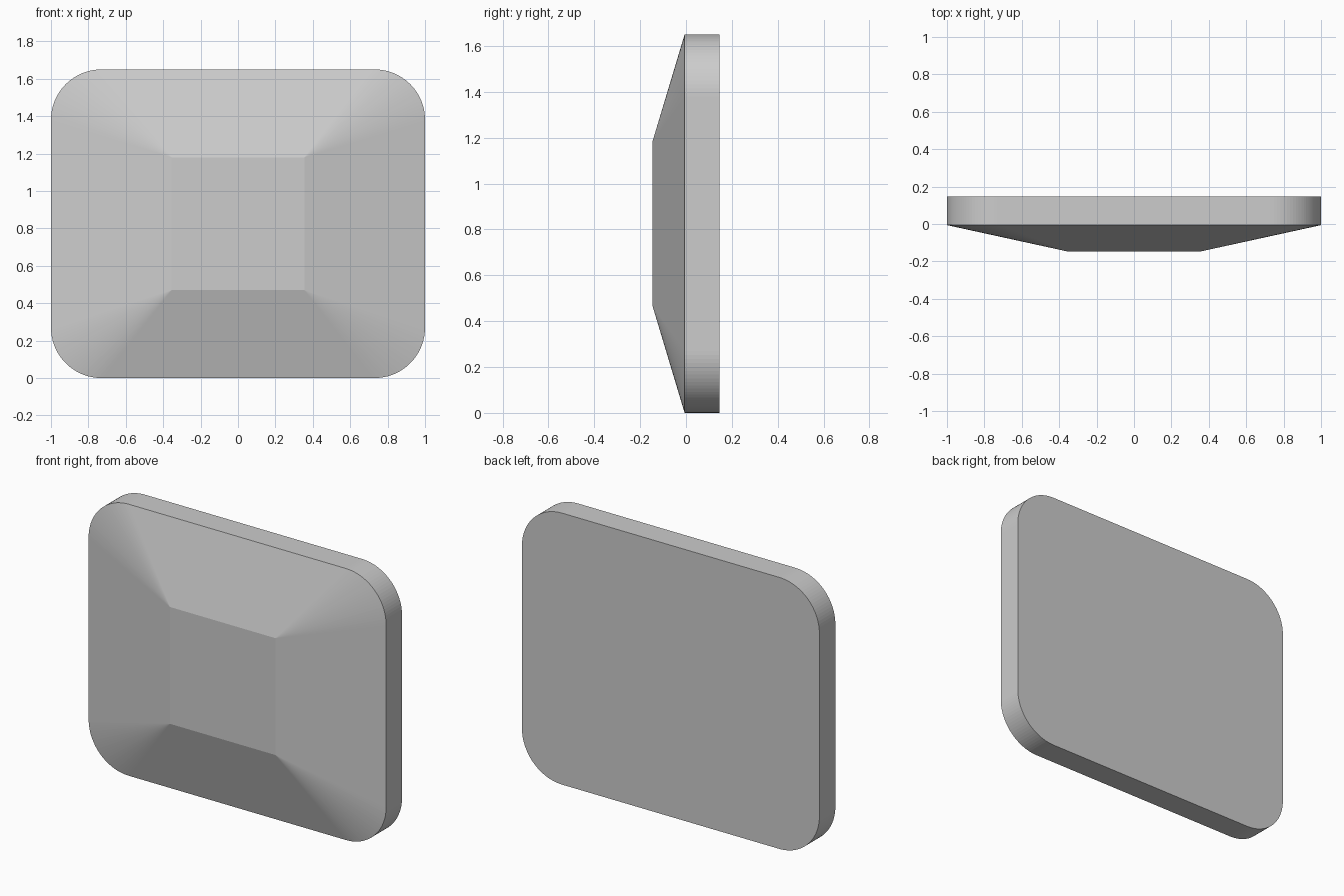
import bpy, bmesh, math

if "Cube" in bpy.data.objects:
    bpy.data.objects.remove(bpy.data.objects["Cube"])

W, H, R = 1.0, 1.65, 0.27          # half width, height, corner radius
BACK, SEAM, FRONT = 0.147, -0.006, -0.147
IX, IZ = 0.355, 0.355              # half size of the raised flat centre
SEG = 24                           # facets per rounded corner
CZ = H / 2

grey = bpy.data.materials.new("light grey")
grey.diffuse_color = (0.604, 0.604, 0.604, 1)
grey.use_nodes = True
grey.node_tree.nodes["Principled BSDF"].inputs["Base Color"].default_value = grey.diffuse_color

bm = bmesh.new()

# Rounded outline, corner by corner, with one inner corner for each
back, seam, inner = [], [], []
for k, (sx, sz) in enumerate([(1, 1), (-1, 1), (-1, -1), (1, -1)]):
    inner.append(bm.verts.new((sx * IX, FRONT, CZ + sz * IZ)))
    for i in range(SEG + 1):
        a = math.pi / 2 * (k + i / SEG)
        x = sx * (W - R) + R * math.cos(a)
        z = CZ + sz * (CZ - R) + R * math.sin(a)
        back.append(bm.verts.new((x, BACK, z)))
        seam.append(bm.verts.new((x, SEAM, z)))

# Back, rim and flat centre
n = len(seam)
bm.faces.new(back)
bm.faces.new(inner)
for i in range(n):
    j = (i + 1) % n
    bm.faces.new((back[i], back[j], seam[j], seam[i]))

# Sloping front: a fan at each corner and a flat slope between corners
for k in range(4):
    s = k * (SEG + 1)
    for i in range(s, s + SEG):
        bm.faces.new((seam[i], seam[i + 1], inner[k]))
    bm.faces.new((seam[s + SEG], seam[(s + SEG + 1) % n],
                  inner[(k + 1) % 4], inner[k]))

bmesh.ops.recalc_face_normals(bm, faces=bm.faces)
mesh = bpy.data.meshes.new("bevelled_plate")
bm.to_mesh(mesh)
bm.free()
mesh.materials.append(grey)
plate = bpy.data.objects.new("bevelled_plate", mesh)
bpy.context.collection.objects.link(plate)
